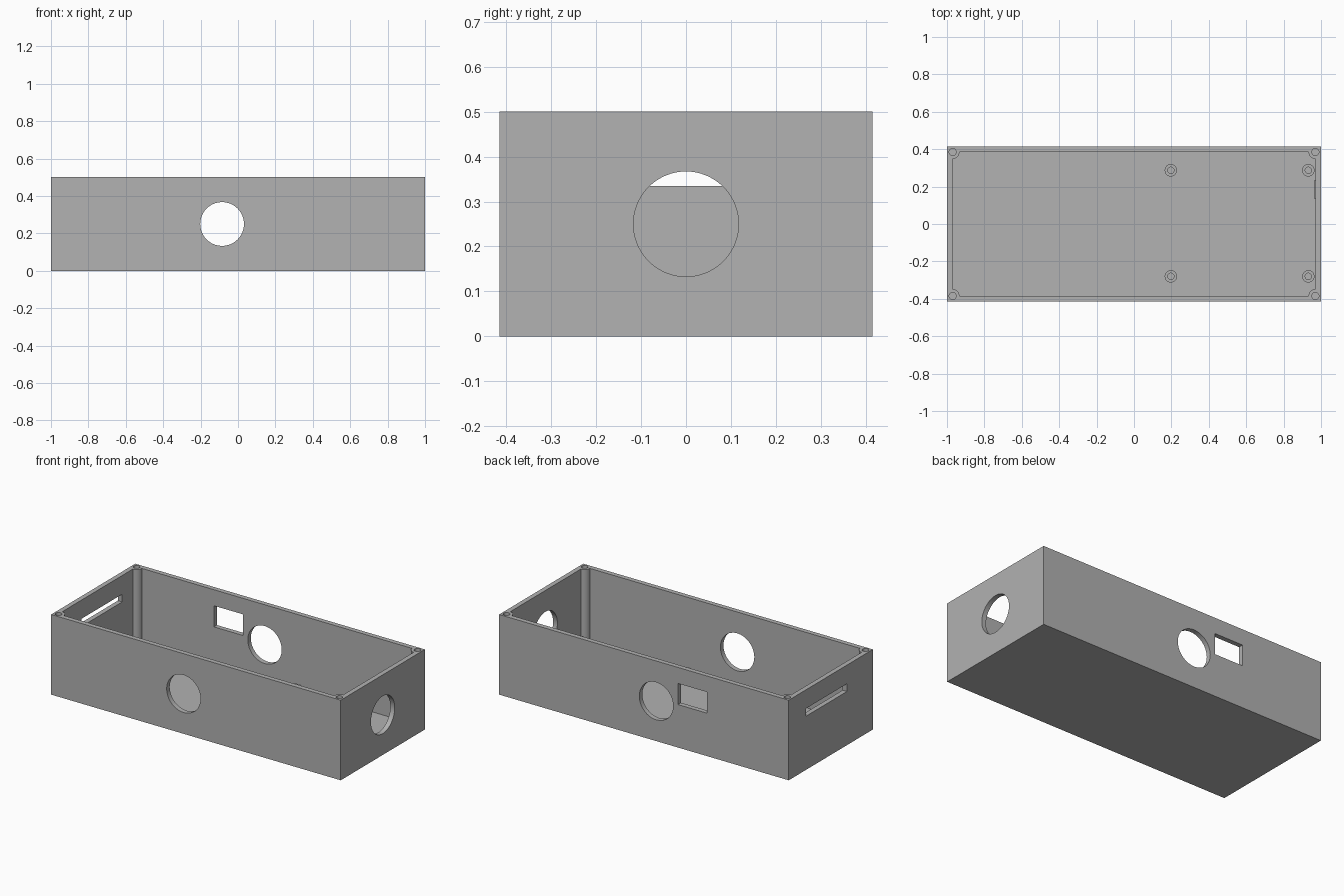
import bpy
from math import pi

cube = bpy.data.objects.get("Cube")
if cube:
    bpy.data.objects.remove(cube, do_unlink=True)

LENGTH, WIDTH, HEIGHT, WALL = 2.0, 0.83, 0.5, 0.03
IN_X, IN_Y = LENGTH / 2 - WALL, WIDTH / 2 - WALL

grey = bpy.data.materials.new("plain grey")
grey.use_nodes = True
colour = (0.445, 0.445, 0.445, 1)
grey.diffuse_color = colour
grey.node_tree.nodes["Principled BSDF"].inputs["Base Color"].default_value = colour


def box(name, low, high):
    """Box between two opposite corners."""
    bpy.ops.mesh.primitive_cube_add(size=1, location=[(a + b) / 2 for a, b in zip(low, high)])
    obj = bpy.context.object
    obj.name = name
    obj.scale = [b - a for a, b in zip(low, high)]
    bpy.ops.object.transform_apply(location=True, rotation=False, scale=True)
    obj.data.materials.append(grey)
    return obj


def cylinder(name, centre, radius, depth, turn=(0, 0, 0), sides=32):
    bpy.ops.mesh.primitive_cylinder_add(vertices=sides, radius=radius, depth=depth,
                                        location=centre, rotation=turn)
    obj = bpy.context.object
    obj.name = name
    obj.data.materials.append(grey)
    return obj


def cut(target, cutter):
    """Subtract the cutter from the target, then discard the cutter."""
    bpy.context.view_layer.objects.active = target
    mod = target.modifiers.new("cut", 'BOOLEAN')
    mod.operation, mod.solver, mod.object = 'DIFFERENCE', 'EXACT', cutter
    bpy.ops.object.modifier_apply(modifier=mod.name)
    bpy.data.objects.remove(cutter, do_unlink=True)


def smooth(obj):
    bpy.ops.object.select_all(action='DESELECT')
    obj.select_set(True)
    bpy.context.view_layer.objects.active = obj
    bpy.ops.object.shade_smooth_by_angle()


corners = [(sx * IN_X, sy * IN_Y) for sx in (-1, 1) for sy in (-1, 1)]

# Open tray, with a round screw post left standing in each inner corner
case = box("enclosure_body", (-LENGTH / 2, -WIDTH / 2, 0), (LENGTH / 2, WIDTH / 2, HEIGHT))
cavity = box("cavity", (-IN_X, -IN_Y, WALL), (IN_X, IN_Y, HEIGHT + 0.1))
for x, y in corners:
    cut(cavity, cylinder("post", (x, y, HEIGHT / 2), 0.037, 2))
cut(case, cavity)
for x, y in corners:
    cut(case, cylinder("screw_hole", (x, y, HEIGHT), 0.019, 0.4))

# Round openings: one through front and back, one in the right-hand end
cut(case, cylinder("long_bore", (-0.085, 0, 0.25), 0.117, 1.2, (pi / 2, 0, 0), 64))
cut(case, cylinder("end_bore", (1, 0, 0.25), 0.117, 0.2, (0, pi / 2, 0), 64))

# Rectangular window in the back and slot in the other end
cut(case, box("window", (-0.436, 0.3, 0.268), (-0.235, 0.5, 0.4)))
cut(case, box("slot", (-1.1, -0.16, 0.335), (-0.9, 0.243, 0.383)))
smooth(case)

# Board standoffs on the floor, each with a screw hole
for side, y in (("front", -0.28), ("back", 0.287)):
    for end, x in (("middle", 0.197), ("end", 0.932)):
        standoff = cylinder(f"standoff_{side}_{end}", (x, y, 0.065), 0.033, 0.08)
        cut(standoff, cylinder("pilot_hole", (x, y, 0.1), 0.017, 0.12))
        smooth(standoff)

# Thin pad low on the inside of the end wall
box("inner_pad", (IN_X - 0.005, 0.134, 0.1), (IN_X + 0.005, 0.235, 0.18))
